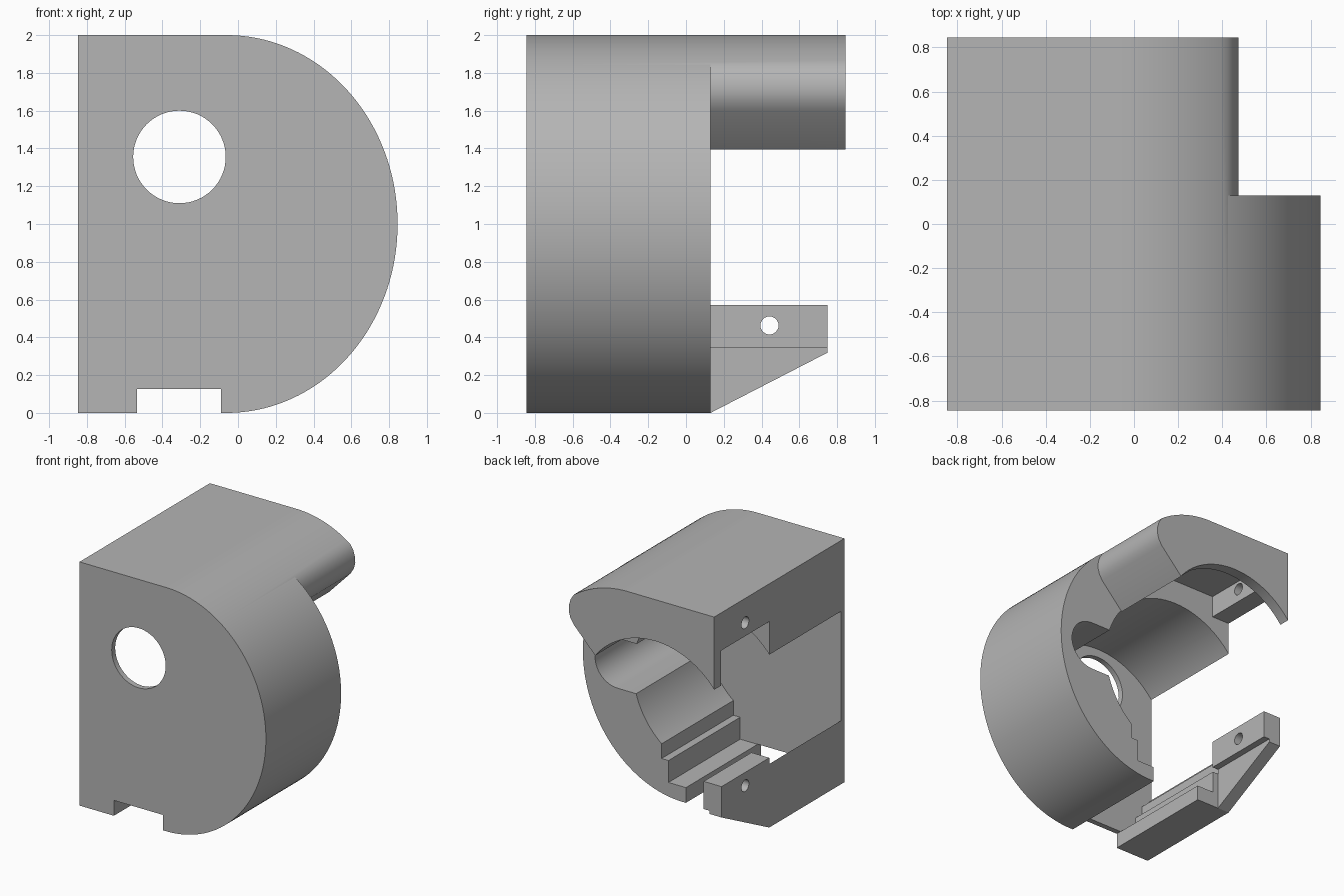
import bpy, bmesh
from math import sin, cos, pi, radians, atan2

cube = bpy.data.objects.get("Cube")
if cube:
    bpy.data.objects.remove(cube, do_unlink=True)

grey = bpy.data.materials.new("mid grey")
grey.use_nodes = True
COLOR = (0.46, 0.46, 0.46, 1)
grey.diffuse_color = COLOR
grey.node_tree.nodes["Principled BSDF"].inputs["Base Color"].default_value = COLOR


def arc(cx, cz, rx, rz, a0, a1, n):
    """Points along an elliptical arc, angles in degrees."""
    angles = [radians(a0 + (a1 - a0) * i / n) for i in range(n + 1)]
    return [(cx + rx * cos(a), cz + rz * sin(a)) for a in angles]


def circle(cx, cz, r, n=64):
    return arc(cx, cz, r, r, 0, 360, n)[:-1]


def rect(x0, x1, z0, z1):
    return [(x0, z0), (x1, z0), (x1, z1), (x0, z1)]


def prism(name, profile, start, end, axis="y"):
    """Extrude a profile: (x, z) along y, or (y, z) along x."""
    bm = bmesh.new()
    place = (lambda p, d: (p[0], d, p[1])) if axis == "y" else (lambda p, d: (d, p[0], p[1]))
    face = bm.faces.new([bm.verts.new(place(p, start)) for p in profile])
    shift = end - start
    moved = bmesh.ops.extrude_face_region(bm, geom=[face])["geom"]
    verts = [v for v in moved if isinstance(v, bmesh.types.BMVert)]
    bmesh.ops.translate(bm, verts=verts, vec=(0, shift, 0) if axis == "y" else (shift, 0, 0))
    bmesh.ops.recalc_face_normals(bm, faces=bm.faces)
    mesh = bpy.data.meshes.new(name)
    bm.to_mesh(mesh)
    bm.free()
    obj = bpy.data.objects.new(name, mesh)
    bpy.context.collection.objects.link(obj)
    mesh.materials.append(grey)
    return obj


FRONT, INNER, STEP, LIP, BACK = -0.845, -0.8, 0.13, 0.754, 0.845
LEFT, CX, CZ, BORE = -0.847, -0.31, 0.97, 0.7

# D-shaped outer shell
outline = [(LEFT, 0)] + arc(-0.06, 1, 0.905, 1, -90, 90, 72) + [(LEFT, 2)]
housing = prism("housing", outline, FRONT, BACK)

# Main bore, side pocket and stepped floor channel
slot_end = arc(0.53, 0.98, 0.205, 0.205, -90, 90, 24)
cutters = [
    prism("bore_cutter", circle(CX, CZ, BORE, 96), INNER, STEP),
    prism("pocket_cutter", [(CX, 0.775)] + slot_end + [(CX, 1.185)], INNER, STEP),
    prism("upper_channel_cutter", rect(CX - 0.44, CX + 0.44, 0.305, 0.7), INNER, STEP),
    prism("lower_channel_cutter", rect(CX - 0.378, CX + 0.378, 0.125, 0.7), INNER, STEP),
    prism("floor_notch_cutter", rect(-0.535, -0.09, -0.1, 0.126), -1, STEP),
    prism("front_hole_cutter", circle(CX, 1.355, 0.245), -1, -0.7),
]

# Rear cutaway leaving the rounded upper arm and the lower bracket
arm_tip = [(0.6, 1.9), (0.425, 1.845), (0.455, 1.8), (0.47, 1.75), (0.473, 1.7),
           (0.46, 1.65), (0.43, 1.6)]
a0 = atan2(0.425, 0.543) * 180 / pi
arm_under = arc(CX, CZ, 0.69, 0.69, a0, 180 - a0 + 1, 40)
bracket = [(-1, 1.4), (-1, 0.572), (-0.685, 0.572), (-0.685, 0.345), (-0.74, 0.345),
           (-0.74, -0.1), (1, -0.1), (1, 1.9)]
cutters += [
    prism("rear_cutter", arm_tip + arm_under + bracket, STEP, 1),
    prism("bracket_end_cutter", rect(LIP - 0.005, 1, -0.1, 1), -1.2, 0, "x"),
    prism("bracket_slope_cutter", [(STEP, 0), (STEP, -0.2), (1, -0.2), (1, 0.448)], -1.2, 0, "x"),
]

# Recess inside the arm, with a side flange
cutters += [
    prism("arm_recess_cutter", rect(-1, 0.067, 1.2, 1.69), STEP, LIP),
    prism("arm_deep_recess_cutter", rect(-0.685, 0.067, 1.2, 1.87), STEP, LIP),
]

# Screw holes in flange and bracket
for name, z in (("upper", 1.8), ("lower", 0.463)):
    cutters.append(prism(name + "_screw_cutter", circle(0.442, z, 0.048, 24), -1, -0.6, "x"))

for cutter in cutters:
    cutter.hide_render = True
    mod = housing.modifiers.new(cutter.name, "BOOLEAN")
    mod.operation = "DIFFERENCE"
    mod.solver = "EXACT"
    mod.object = cutter

# Bake the cuts and drop the cutters
bpy.context.view_layer.update()
result = bpy.data.meshes.new_from_object(
    housing.evaluated_get(bpy.context.evaluated_depsgraph_get()))
housing.modifiers.clear()
housing.data = result
for cutter in cutters:
    bpy.data.objects.remove(cutter, do_unlink=True)

bpy.ops.object.select_all(action="DESELECT")
housing.select_set(True)
bpy.context.view_layer.objects.active = housing
bpy.ops.object.shade_smooth_by_angle(angle=radians(25))
